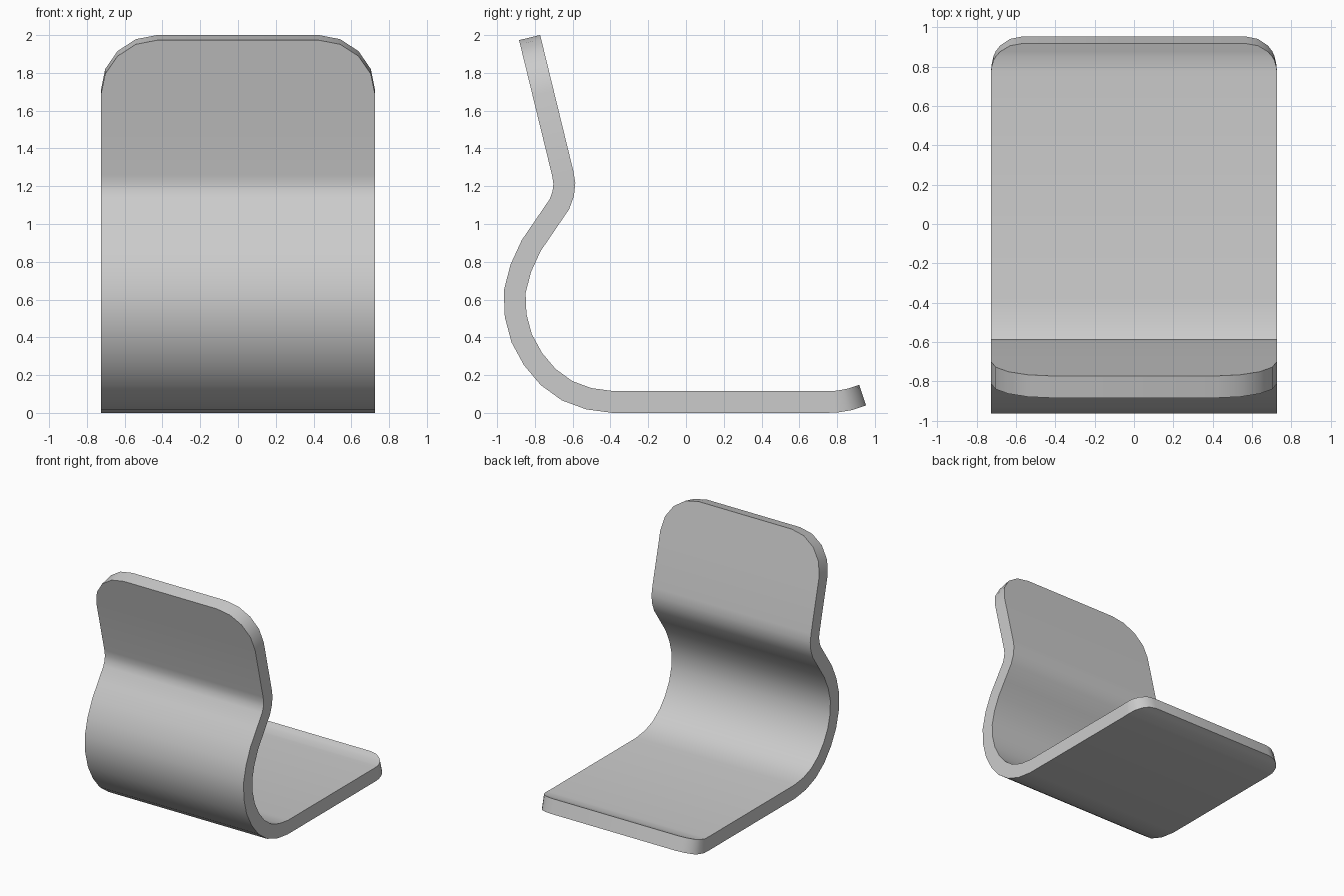
import bpy, bmesh, math
from mathutils import Vector

if "Cube" in bpy.data.objects:
    bpy.data.objects.remove(bpy.data.objects["Cube"])

HALF_WIDTH = 0.726
HALF_THICK = 0.0575

# Side centreline (y, z) from the seat's front lip round to the top of the back
PATH = [(0.935, 0.094), (0.865, 0.071), (0.80, 0.060), (0.74, 0.0575),
        (-0.385, 0.0575), (-0.515, 0.075), (-0.63, 0.1175), (-0.73, 0.19),
        (-0.81, 0.285), (-0.87, 0.395), (-0.902, 0.515), (-0.907, 0.64),
        (-0.875, 0.765), (-0.82, 0.885), (-0.745, 0.995), (-0.67, 1.105),
        (-0.65, 1.16), (-0.644, 1.215), (-0.653, 1.27), (-0.828, 1.987)]
SEAT_RADIUS, BACK_RADIUS, CORNER_STEPS = 0.155, 0.30, 4


def corner_distances(radius):
    return [radius * (1 - math.cos(math.pi / 2 * i / CORNER_STEPS))
            for i in range(CORNER_STEPS + 1)]


def inset(distance, radius):
    """How far the side edge moves in near a rounded end."""
    if distance >= radius:
        return 0.0
    return radius - math.sqrt(max(0.0, radius ** 2 - (radius - distance) ** 2))


# Offset direction at each path point, mitred so the sheet keeps its thickness
pts = [Vector(p) for p in PATH]
segs = [(b - a).normalized() for a, b in zip(pts, pts[1:])]
offsets = []
for i in range(len(pts)):
    a, b = segs[max(i - 1, 0)], segs[min(i, len(segs) - 1)]
    t = (a + b).normalized()
    offsets.append(Vector((t.y, -t.x)) * HALF_THICK / t.dot(b))

# Cross rows at the path points and at the corner steps
along = [0.0]
for a, b in zip(pts, pts[1:]):
    along.append(along[-1] + (b - a).length)
total = along[-1]
rows = sorted(along + corner_distances(SEAT_RADIUS)[1:]
              + [total - d for d in corner_distances(BACK_RADIUS)[1:]])
rows = [s for i, s in enumerate(rows) if i == 0 or s - rows[i - 1] > 0.002]

bm = bmesh.new()
rings = []
for s in rows:
    k = max(i for i in range(len(pts) - 1) if along[i] <= s + 1e-9)
    f = (s - along[k]) / (along[k + 1] - along[k])
    p, n = pts[k].lerp(pts[k + 1], f), offsets[k].lerp(offsets[k + 1], f)
    w = HALF_WIDTH - inset(s, SEAT_RADIUS) - inset(total - s, BACK_RADIUS)
    corners = [(-w, p - n), (w, p - n), (w, p + n), (-w, p + n)]
    rings.append([bm.verts.new((x, q.x, q.y)) for x, q in corners])

# Skin the bent sheet and close both ends
for r0, r1 in zip(rings, rings[1:]):
    for j in range(4):
        k = (j + 1) % 4
        bm.faces.new((r0[j], r0[k], r1[k], r1[j]))
bm.faces.new(rings[0])
bm.faces.new(rings[-1])
bmesh.ops.recalc_face_normals(bm, faces=bm.faces)

mesh = bpy.data.meshes.new("bent_seat_shell")
bm.to_mesh(mesh)
bm.free()
shell = bpy.data.objects.new("bent_seat_shell", mesh)
bpy.context.collection.objects.link(shell)

grey = bpy.data.materials.new("light grey")
grey.diffuse_color = (0.6, 0.6, 0.6, 1)
grey.use_nodes = True
grey.node_tree.nodes["Principled BSDF"].inputs["Base Color"].default_value = grey.diffuse_color
mesh.materials.append(grey)

bpy.context.view_layer.objects.active = shell
shell.select_set(True)
bpy.ops.object.shade_smooth_by_angle(angle=math.radians(40))
